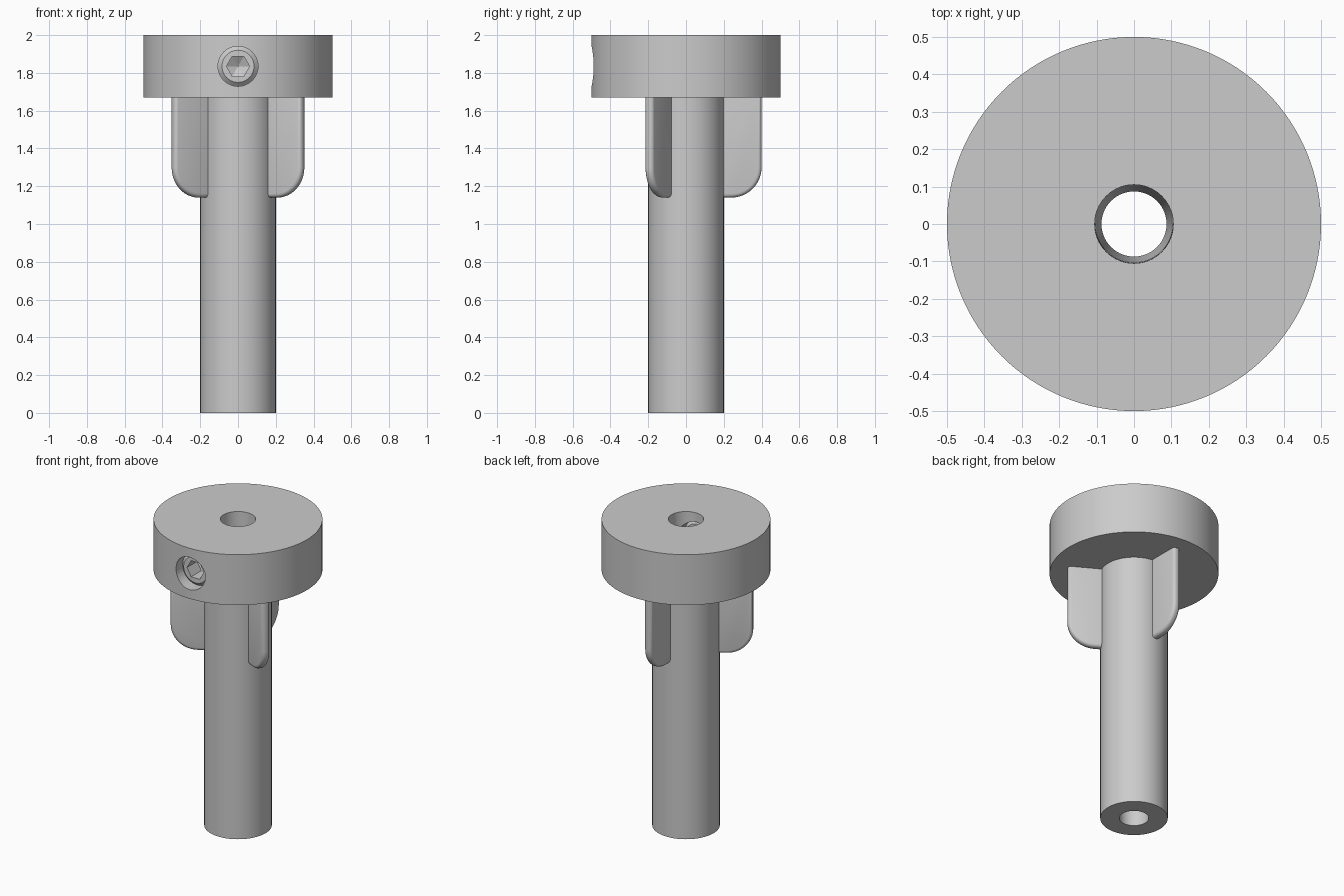
import bpy, bmesh, math
from mathutils import Matrix

cube = bpy.data.objects.get("Cube")
if cube:
    bpy.data.objects.remove(cube, do_unlink=True)

grey = bpy.data.materials.new("light grey")
grey.use_nodes = True
COLOUR = (0.6, 0.6, 0.6, 1)
grey.diffuse_color = COLOUR
grey.node_tree.nodes["Principled BSDF"].inputs["Base Color"].default_value = COLOUR


def make_object(name, bm):
    bmesh.ops.recalc_face_normals(bm, faces=bm.faces)
    mesh = bpy.data.meshes.new(name)
    bm.to_mesh(mesh)
    bm.free()
    mesh.materials.append(grey)
    obj = bpy.data.objects.new(name, mesh)
    bpy.context.collection.objects.link(obj)
    return obj


def lathe(name, profile, steps, matrix=None):
    """Spin a closed (radius, height) profile about z."""
    bm = bmesh.new()
    verts = [bm.verts.new((r, 0, z)) for r, z in profile]
    edges = [bm.edges.new((a, b)) for a, b in zip(verts, verts[1:] + verts[:1])]
    bmesh.ops.spin(bm, geom=verts + edges, cent=(0, 0, 0), axis=(0, 0, 1),
                   angle=math.tau, steps=steps)
    bmesh.ops.remove_doubles(bm, verts=bm.verts, dist=1e-5)
    # drop the degenerate edges left on the axis
    bmesh.ops.dissolve_degenerate(bm, edges=bm.edges, dist=1e-5)
    loose = [e for e in bm.edges if not e.link_faces]
    bmesh.ops.delete(bm, geom=loose, context='EDGES')
    if matrix:
        bm.transform(matrix)
    return make_object(name, bm)


def cut(obj, cutter):
    mod = obj.modifiers.new("cut", 'BOOLEAN')
    mod.object, mod.operation, mod.solver = cutter, 'DIFFERENCE', 'EXACT'
    bpy.context.view_layer.objects.active = obj
    bpy.ops.object.modifier_apply(modifier=mod.name)
    bpy.data.objects.remove(cutter, do_unlink=True)


def smooth(obj):
    bpy.ops.object.select_all(action='DESELECT')
    obj.select_set(True)
    bpy.context.view_layer.objects.active = obj
    bpy.ops.object.shade_smooth_by_angle(angle=math.radians(30))


# Shaft and head in one turned piece, with a tapered bore
body = lathe("shaft_and_head", [(0.087, 0), (0.2, 0), (0.2, 1.67), (0.5, 1.67),
                                (0.5, 2), (0.105, 2)], 128)

# Screw hole from the front of the head into the bore
to_front = Matrix.Translation((0, 0, 1.835)) @ Matrix.Rotation(math.pi / 2, 4, 'X')
cut(body, lathe("hole_cutter", [(0, 0), (0.106, 0), (0.106, 0.6), (0, 0.6)], 48, to_front))
smooth(body)

# Set screw with a chamfered rim and a hexagonal socket
screw = lathe("set_screw", [(0, 0.12), (0.085, 0.12), (0.106, 0.14), (0.106, 0.42),
                            (0.085, 0.44), (0, 0.44)], 48, to_front)
cut(screw, lathe("socket_cutter", [(0, 0.3), (0.061, 0.335), (0.061, 0.5), (0, 0.5)],
                 6, to_front))
smooth(screw)

# Three rounded fins under the head
FIN_R, CORNER, FIN_Z, THICK = 0.4, 0.16, 1.14, 0.05
for name, angle in (("back_fin", 90), ("left_fin", -30), ("right_fin", 210)):
    outline = [(0.15, 1.7), (0.15, FIN_Z)]
    for i in range(13):
        a = math.pi / 2 * i / 12
        outline.append((FIN_R - CORNER + CORNER * math.sin(a),
                        FIN_Z + CORNER - CORNER * math.cos(a)))
    outline.append((FIN_R, 1.7))
    bm = bmesh.new()
    face = bm.faces.new([bm.verts.new((x, -THICK / 2, z)) for x, z in outline])
    ext = bmesh.ops.extrude_face_region(bm, geom=[face])
    moved = [v for v in ext["geom"] if isinstance(v, bmesh.types.BMVert)]
    bmesh.ops.translate(bm, verts=moved, vec=(0, THICK, 0))
    rims = [e for e in bm.edges if abs(e.verts[0].co.y - e.verts[1].co.y) < 1e-6]
    bmesh.ops.bevel(bm, geom=rims, offset=0.02, segments=4, profile=0.5, affect='EDGES')
    bm.transform(Matrix.Rotation(math.radians(angle), 4, 'Z'))
    smooth(make_object(name, bm))
